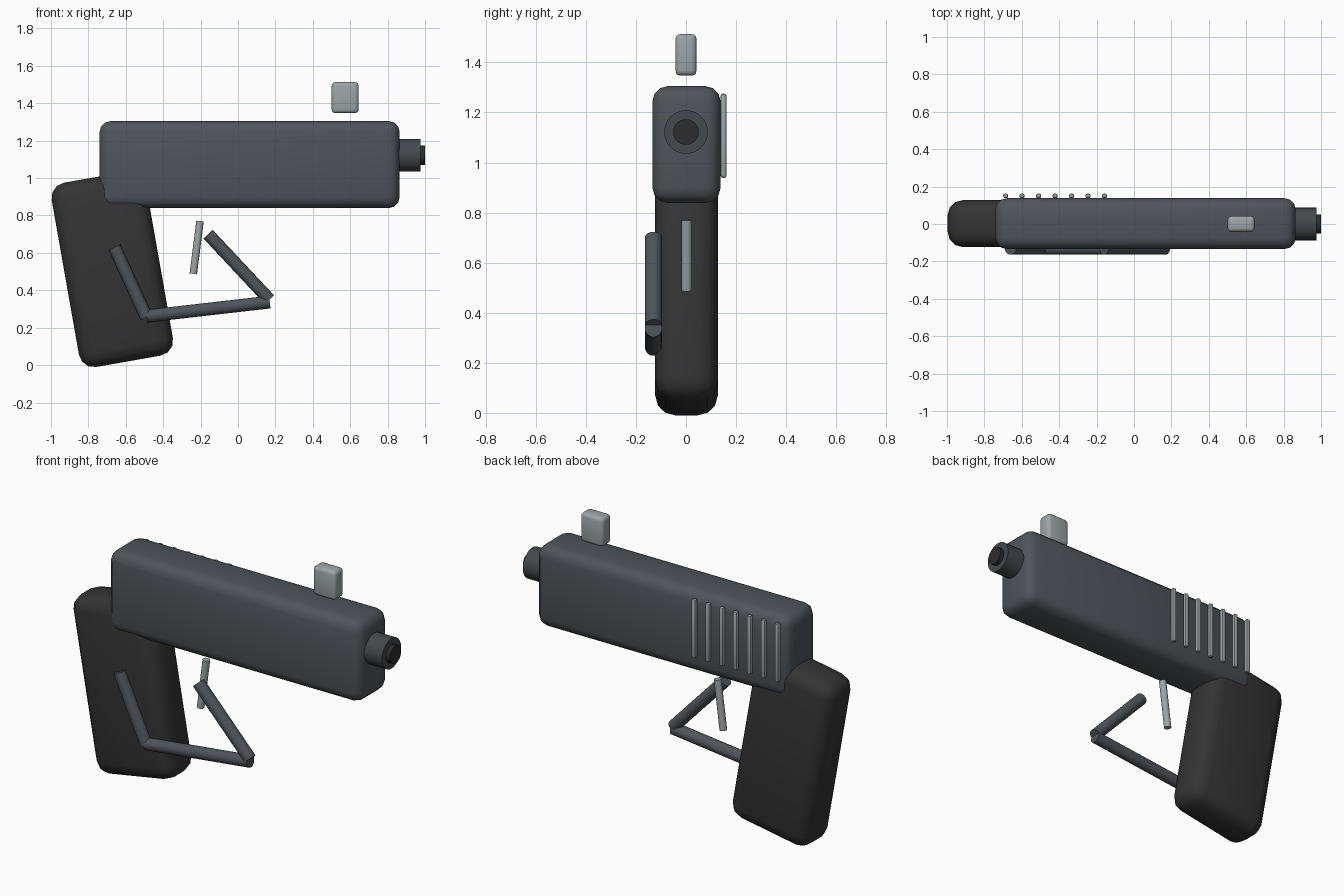
import bpy
import bmesh
from math import radians
from mathutils import Matrix, Vector

cube = bpy.data.objects.get("Cube")
if cube:
    bpy.data.objects.remove(cube, do_unlink=True)


def material(name, r, g, b):
    mat = bpy.data.materials.new(name)
    mat.use_nodes = True
    mat.diffuse_color = (r, g, b, 1)
    mat.node_tree.nodes["Principled BSDF"].inputs["Base Color"].default_value = (r, g, b, 1)
    return mat


gunmetal = material("gunmetal", 0.08, 0.09, 0.102)
barrel_steel = material("barrel steel", 0.06, 0.067, 0.074)
grip_black = material("grip black", 0.034, 0.034, 0.034)
bore_black = material("bore black", 0.026, 0.026, 0.026)
light_steel = material("light steel", 0.34, 0.375, 0.385)


def finish(name, bm, matrix, mat, angle=40):
    mesh = bpy.data.meshes.new(name)
    bmesh.ops.recalc_face_normals(bm, faces=bm.faces)
    bm.to_mesh(mesh)
    bm.free()
    mesh.materials.append(mat)
    mesh.shade_smooth()
    mesh.set_sharp_from_angle(angle=radians(angle))
    obj = bpy.data.objects.new(name, mesh)
    obj.matrix_world = matrix
    bpy.context.collection.objects.link(obj)
    return obj


def rounded_box(name, center, size, bevel, mat, tilt=0, segments=3):
    bm = bmesh.new()
    bmesh.ops.create_cube(bm, size=1)
    bmesh.ops.scale(bm, vec=size, verts=bm.verts)
    bmesh.ops.bevel(bm, geom=bm.edges[:], offset=bevel, segments=segments,
                    profile=0.5, affect='EDGES')
    matrix = Matrix.Translation(center) @ Matrix.Rotation(radians(tilt), 4, 'Y')
    return finish(name, bm, matrix, mat)


def rod(name, start, end, radius, mat, sides=24):
    start, end = Vector(start), Vector(end)
    axis = end - start
    bm = bmesh.new()
    bmesh.ops.create_cone(bm, cap_ends=True, segments=sides, radius1=radius,
                          radius2=radius, depth=axis.length)
    matrix = Matrix.Translation((start + end) / 2) @ axis.to_track_quat('Z', 'Y').to_matrix().to_4x4()
    return finish(name, bm, matrix, mat)


# Main body and raked grip
rounded_box("slide", (0.062, 0.002, 1.072), (1.605, 0.272, 0.466), 0.06, gunmetal)
rounded_box("grip", (-0.672, 0.002, 0.513), (0.51, 0.25, 1.0), 0.08, grip_black, tilt=-10)

# Barrel and bore plug
rod("barrel", (0.6, 0, 1.122), (0.975, 0, 1.122), 0.087, barrel_steel, 32)
rod("bore", (0.9, 0, 1.122), (1.0, 0, 1.122), 0.051, bore_black, 32)

# Sight block above the slide
rounded_box("front_sight", (0.573, 0, 1.43), (0.144, 0.084, 0.166), 0.02, light_steel)

# Trigger
rod("trigger", (-0.203, 0.003, 0.77), (-0.239, 0.003, 0.488), 0.02, light_steel)

# Trigger guard made of three rods
guard_y = -0.13
guard = {
    "guard_rear": ((-0.66, 0.63), (-0.49, 0.257)),
    "guard_bottom": ((-0.487, 0.262), (0.17, 0.337)),
    "guard_front": ((-0.16, 0.7), (0.168, 0.35)),
}
for name, (a, b) in guard.items():
    rod(name, (a[0], guard_y, a[1]), (b[0], guard_y, b[1]), 0.034, gunmetal)

# Grip ridges on the left side of the slide
for i in range(7):
    rounded_box(f"slide_ridge_{i + 1}", (-0.686 + 0.088 * i, 0.15, 1.107),
                (0.027, 0.024, 0.336), 0.009, light_steel, segments=2)
